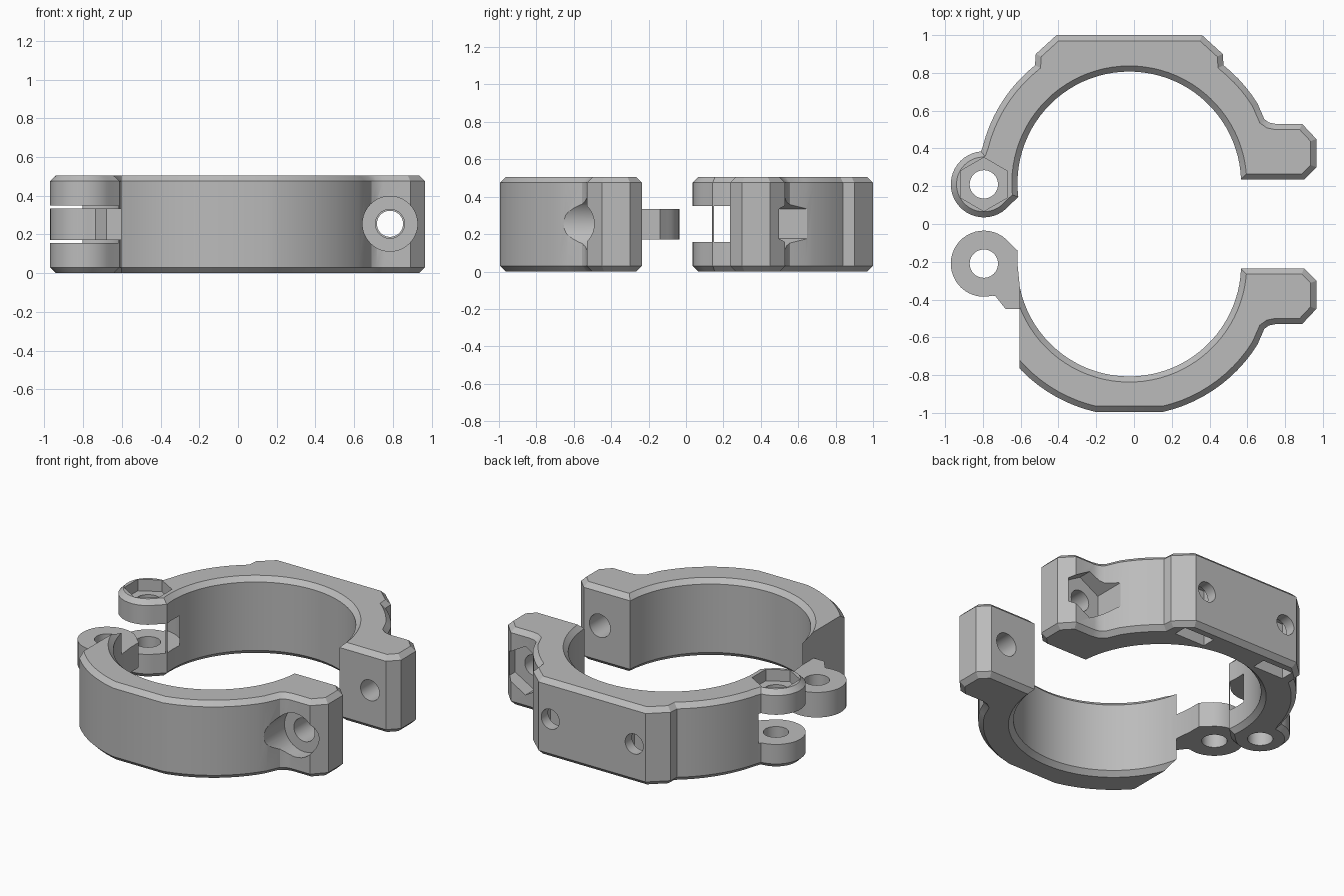
import bpy, bmesh, math
from mathutils import Matrix

if "Cube" in bpy.data.objects:
    bpy.data.objects.remove(bpy.data.objects["Cube"], do_unlink=True)

HEIGHT, MID, CHAMFER = 0.505, 0.255, 0.03
RING_X, RING_Y = -0.025, 0.215
INNER, OUTER = 0.592, 0.80
PIN_X, PIN_Y, KNUCKLE = -0.795, 0.21, 0.175
BOLT_X, HOLE = 0.785, 0.075

grey = bpy.data.materials.new("plain grey")
grey.use_nodes = True
grey.diffuse_color = (0.5, 0.5, 0.5, 1)
grey.node_tree.nodes["Principled BSDF"].inputs["Base Color"].default_value = (0.5, 0.5, 0.5, 1)


def arc(cx, cy, r, start, end, step=4):
    """Points along a circle, angles in degrees."""
    n = max(2, round(abs(end - start) / step))
    angles = [math.radians(start + (end - start) * i / n) for i in range(n + 1)]
    return [(cx + r * math.cos(a), cy + r * math.sin(a)) for a in angles]


def make_object(name, bm):
    bmesh.ops.recalc_face_normals(bm, faces=bm.faces)
    mesh = bpy.data.meshes.new(name)
    bm.to_mesh(mesh)
    bm.free()
    mesh.materials.append(grey)
    ob = bpy.data.objects.new(name, mesh)
    bpy.context.collection.objects.link(ob)
    return ob


def slab(name, outline, z0, z1, chamfer=0.0, flip=1):
    """Extrude an outline upward and chamfer its top and bottom rims."""
    bm = bmesh.new()
    base = bm.faces.new([bm.verts.new((x, y * flip, z0)) for x, y in outline])
    new = bmesh.ops.extrude_face_region(bm, geom=[base])["geom"]
    bmesh.ops.translate(bm, vec=(0, 0, z1 - z0),
                        verts=[g for g in new if isinstance(g, bmesh.types.BMVert)])
    bmesh.ops.recalc_face_normals(bm, faces=bm.faces)
    if chamfer:
        rims = [e for e in bm.edges if abs(e.verts[0].co.z - e.verts[1].co.z) < 1e-5]
        bmesh.ops.bevel(bm, geom=rims, offset=chamfer, segments=1,
                        affect='EDGES', clamp_overlap=False)
    return make_object(name, bm)


def rod(axis, a, b, radius, p, q, sides=40, turn=0):
    """Cutter prism from a to b; along z at (x=p, y=q) or along y at (x=p, z=q)."""
    bm = bmesh.new()
    bmesh.ops.create_cone(bm, cap_ends=True, segments=sides, radius1=radius,
                          radius2=radius, depth=b - a,
                          matrix=Matrix.Rotation(math.radians(turn), 4, 'Z'))
    m = (a + b) / 2
    if axis == 'z':
        move = Matrix.Translation((p, q, m))
    else:
        move = Matrix.Translation((p, m, q)) @ Matrix.Rotation(math.pi / 2, 4, 'X')
    bm.transform(move)
    return make_object("cutter", bm)


def box(x0, x1, y0, y1, z0, z1):
    return slab("cutter", [(x0, y0), (x1, y0), (x1, y1), (x0, y1)], z0, z1)


def cut(target, *cutters):
    """Subtract the cutters, then remove them."""
    bpy.context.view_layer.objects.active = target
    for c in cutters:
        mod = target.modifiers.new("cut", 'BOOLEAN')
        mod.operation, mod.solver, mod.object = 'DIFFERENCE', 'EXACT', c
        bpy.ops.object.modifier_apply(modifier=mod.name)
        bpy.data.objects.remove(c, do_unlink=True)


def smooth(ob):
    bpy.ops.object.select_all(action='DESELECT')
    ob.select_set(True)
    bpy.context.view_layer.objects.active = ob
    bpy.ops.object.shade_smooth_by_angle(angle=math.radians(25))


# Clamping ear outline, shared by both halves
ear = [(0.69, 0.555), (0.715, 0.537), (0.75, 0.53), (0.89, 0.53), (0.965, 0.45),
       (0.965, 0.30), (0.90, 0.235)]

# Back half: ring, mounting pad, hinge fork
pad = [(-0.52, 0.9), (-0.41, 1.0), (0.36, 1.0), (0.47, 0.9)]
outline = (arc(RING_X, RING_Y, INNER, 2, 187)
           + arc(PIN_X, PIN_Y, KNUCKLE, -40, -265, 8)
           + arc(RING_X, RING_Y, OUTER, 166, 128.6)
           + pad
           + arc(RING_X, RING_Y, OUTER, 51.4, 32)
           + ear)
back_half = slab("back_half", outline, 0, HEIGHT, CHAMFER)
cut(back_half,
    rod('z', 0.157, 0.35, 0.192, PIN_X, PIN_Y),            # fork gap
    rod('z', -0.1, 0.6, HOLE, PIN_X, PIN_Y),               # pin hole
    rod('z', 0.43, 0.6, 0.142, PIN_X, PIN_Y, 6, 0),        # hex recess
    rod('y', 0.1, 0.7, HOLE * 0.9, BOLT_X, MID),           # ear bolt hole
    rod('y', 0.44, 0.9, 0.158, BOLT_X, MID, 6, 0))         # ear nut pocket
for side in (-1, 1):
    x = RING_X + side * 0.302
    cut(back_half,
        rod('y', 0.79, 1.1, 0.065, x, MID),                # pad bolt hole
        box(x - 0.11, x + 0.11, 0.84, 0.93, -0.1, 0.37))   # pad nut slot
smooth(back_half)

# Front half: ring with flat front and trimmed hinge side
outline = (arc(RING_X, RING_Y, INNER, 2, 180)
           + arc(RING_X, RING_Y, OUTER, 180, 103)
           + arc(RING_X, RING_Y, OUTER, 77, 32)
           + ear)
front_half = slab("front_half", outline, 0, HEIGHT, CHAMFER, flip=-1)
cut(front_half,
    box(-1.2, -0.605, -1.2, 0, -0.1, 0.6),                 # hinge side trim
    rod('y', -0.7, -0.1, HOLE, BOLT_X, MID),               # ear bolt hole
    rod('y', -1.0, -0.44, 0.142, BOLT_X, MID))             # bolt head recess
smooth(front_half)

# Hinge arm with the middle knuckle
outline = ([(-0.617, 0.14), (-0.616, 0.22), (-0.605, 0.33), (-0.59, 0.40),
            (-0.575, 0.45), (-0.68, 0.45), (-0.735, 0.38)]
           + arc(PIN_X, PIN_Y, KNUCKLE, 76, 320, 8))
hinge_arm = slab("hinge_arm", outline, 0.172, 0.335, flip=-1)
cut(hinge_arm, rod('z', 0, 0.5, HOLE, PIN_X, -PIN_Y))
smooth(hinge_arm)
